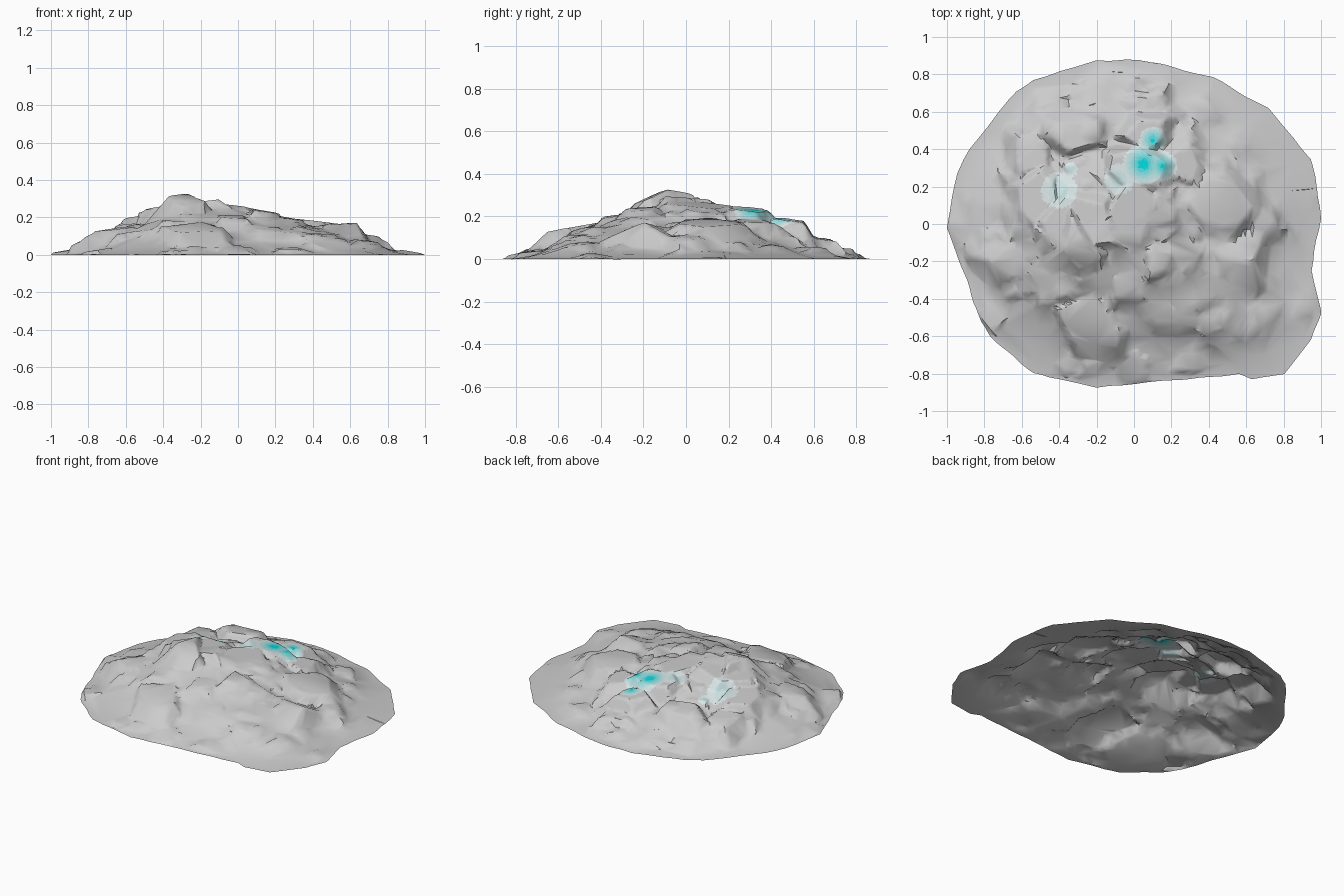
import bpy, bmesh, random
from math import sin, cos, atan2, hypot, pi
from mathutils import Vector, noise

if "Cube" in bpy.data.objects:
    bpy.data.objects.remove(bpy.data.objects["Cube"])

random.seed(5)
CX, CY = -0.2, -0.03          # summit of the heap

# Footprint seen from above
OUTLINE = [(1, .03), (.95, .35), (.72, .62), (.42, .78), (.03, .88), (-.2, .875), (-.54, .77),
           (-.63, .71), (-.88, .4), (-.95, .27), (-1, -.02), (-.82, -.52), (-.77, -.6),
           (-.54, -.8), (-.2, -.875), (.56, -.8), (.63, -.83), (.8, -.8), (.95, -.62),
           (1, -.48), (.95, -.25)]


def base_height(t):
    """Slope of the heap, t = 0 at the summit and 1 at the rim."""
    return .255 * max(0, 1 - t ** 1.7) ** 1.6


def rim_distance(ang):
    """Distance from the summit to the footprint edge."""
    d = Vector((cos(ang), sin(ang)))
    c = Vector((CX, CY))
    for p, q in zip(OUTLINE, OUTLINE[1:] + OUTLINE[:1]):
        a, e = Vector(p) - c, Vector(q) - Vector(p)
        den = d.x * e.y - d.y * e.x
        if abs(den) < 1e-9:
            continue
        s = (a.x * e.y - a.y * e.x) / den
        u = (a.x * d.y - a.y * d.x) / den
        if s > 0 and -1e-6 <= u <= 1 + 1e-6:
            return s
    return .9


STONES = []


def add_rock(x, y, a, b, top, gx=None, gy=None):
    """A tilted top face cut by a ring of sloping side planes."""
    ang = atan2(y - CY, x - CX)
    gx = -.13 * cos(ang) if gx is None else gx
    gy = -.13 * sin(ang) if gy is None else gy
    n = random.choice((4, 5, 6))
    rot = random.uniform(-.6, .6)
    sides = []
    for i in range(n):
        w = (i + random.uniform(-.3, .3)) * 2 * pi / n
        r = hypot(a * cos(w), b * sin(w)) * random.uniform(.75, 1.05)
        sides.append((cos(w + rot), sin(w + rot), r, random.uniform(.5, 1.8)))
    STONES.append((x, y, top, gx, gy, sides, max(a, b) * 2.5))


# Peak rock and the leaning slabs on the front
add_rock(-.28, -.16, .11, .06, .295, -.05, .42)
add_rock(-.23, -.53, .21, .1, .145, .05, .2)
add_rock(.18, -.4, .2, .15, .155, -.08, .2)
add_rock(.56, -.3, .09, .12, .125, .05, .45)
# Other large rocks: x, y, half length, half width, height
for rock in [(-.3, 0, .2, .13, .268), (-.02, .05, .13, .16, .257), (0, .3, .16, .1, .235),
             (.46, .12, .13, .17, .172), (.27, .3, .1, .08, .18), (.06, .48, .09, .08, .185),
             (-.3, .48, .14, .07, .185), (-.55, .38, .1, .1, .145), (-.52, .14, .12, .14, .2),
             (-.65, -.2, .1, .08, .14), (.68, .02, .07, .08, .108), (.68, -.49, .07, .05, .075),
             (.08, .64, .1, .05, .095)]:
    add_rock(*rock)
# Small stones scattered over the slopes
for k in range(130):
    x, y = random.uniform(-.95, .95), random.uniform(-.82, .82)
    a = atan2(y - CY, x - CX)
    t = hypot(x - CX, y - CY) / rim_distance(a)
    if .25 < t < .94:
        s = random.uniform(.03, .085)
        add_rock(x, y, s, s * random.uniform(.6, 1),
                 base_height(t) + random.uniform(.005, .03) * (1.2 - t * .7),
                 random.uniform(-.12, .12) - .13 * cos(a), random.uniform(-.12, .12) - .13 * sin(a))


def height(x, y, t):
    h = base_height(t) + .02 * noise.noise(Vector((x * 5, y * 5, 2))) * min(1, (1 - t) * 4)
    for sx, sy, top, gx, gy, sides, reach in STONES:
        u, v = x - sx, y - sy
        if abs(u) < reach and abs(v) < reach:
            side = min(sl * (r - u * c - v * s) for c, s, r, sl in sides)
            h = max(h, top + gx * u + gy * v + min(0, side))
    return max(0, min(h, (1 - t) * 1.0))


# Teal mineral patches: x, y, radius, strength
PATCHES = [(.05, .32, .12, 1), (.15, .31, .09, .9), (.1, .45, .08, .9),
           (-.08, .24, .12, .3), (-.4, .18, .14, .3), (-.34, .29, .06, .3)]
LEVELS = 8


def teal(x, y):
    s = max(p[3] * max(0, 1 - hypot(x - p[0], y - p[1]) / p[2]) for p in PATCHES)
    return min(LEVELS, int(s * 1.3 * LEVELS))


# Open shell draped over the rocks
RINGS, SECT = 54, 130
bm = bmesh.new()
centre = bm.verts.new((CX, CY, height(CX, CY, 0)))
angs = sorted([atan2(y - CY, x - CX) % (2 * pi) for x, y in OUTLINE] +
              [2 * pi * i / SECT for i in range(SECT)])
rims = [(a, rim_distance(a)) for a in angs]
N = len(rims)
rows = []
for j in range(1, RINGS + 1):
    t = (j / RINGS) ** .85
    row = []
    for a, R in rims:
        # slightly ragged rim
        R *= 1 + .012 * t * noise.noise(Vector((cos(a) * 7, sin(a) * 7, 5)))
        x = max(-1, min(1, CX + R * t * cos(a)))
        y = CY + R * t * sin(a)
        row.append(bm.verts.new((x, y, height(x, y, t))))
    rows.append(row)
for i in range(N):
    k = (i + 1) % N
    bm.faces.new((centre, rows[0][i], rows[0][k]))
    for p, q in zip(rows, rows[1:]):
        bm.faces.new((p[i], q[i], q[k], p[k]))
bmesh.ops.remove_doubles(bm, verts=bm.verts, dist=.004)
bmesh.ops.triangulate(bm, faces=bm.faces)
mesh = bpy.data.meshes.new("rubble_mound")
bm.to_mesh(mesh)
bm.free()
mound = bpy.data.objects.new("rubble_mound", mesh)
bpy.context.collection.objects.link(mound)
bpy.context.view_layer.objects.active = mound
mound.select_set(True)

# Reduce to chunky irregular facets
dec = mound.modifiers.new("facets", 'DECIMATE')
dec.ratio = .24
bpy.ops.object.modifier_apply(modifier=dec.name)

# Split the facets around the mineral patches so the tint can fade
bm = bmesh.new()
bm.from_mesh(mound.data)
for _ in range(3):
    edges = [e for e in bm.edges if e.calc_length() > .025 and
             any(hypot(v.co.x - p[0], v.co.y - p[1]) < p[2] + .08 for v in e.verts for p in PATCHES)]
    bmesh.ops.subdivide_edges(bm, edges=edges, cuts=1)
    bmesh.ops.triangulate(bm, faces=bm.faces)
bm.to_mesh(mound.data)
bm.free()

# Grey stone fading to teal
for i in range(LEVELS + 1):
    f = i / LEVELS
    m = bpy.data.materials.new("teal_tint_%d" % i if i else "stone")
    m.diffuse_color = (.8 - .8 * f, .8 - .1 * f, .8 - .07 * f, 1)
    m.use_nodes = True
    m.node_tree.nodes["Principled BSDF"].inputs["Base Color"].default_value = m.diffuse_color
    mound.data.materials.append(m)
for p in mound.data.polygons:
    p.material_index = teal(p.center.x, p.center.y)

bpy.ops.object.shade_smooth_by_angle(angle=.75)
